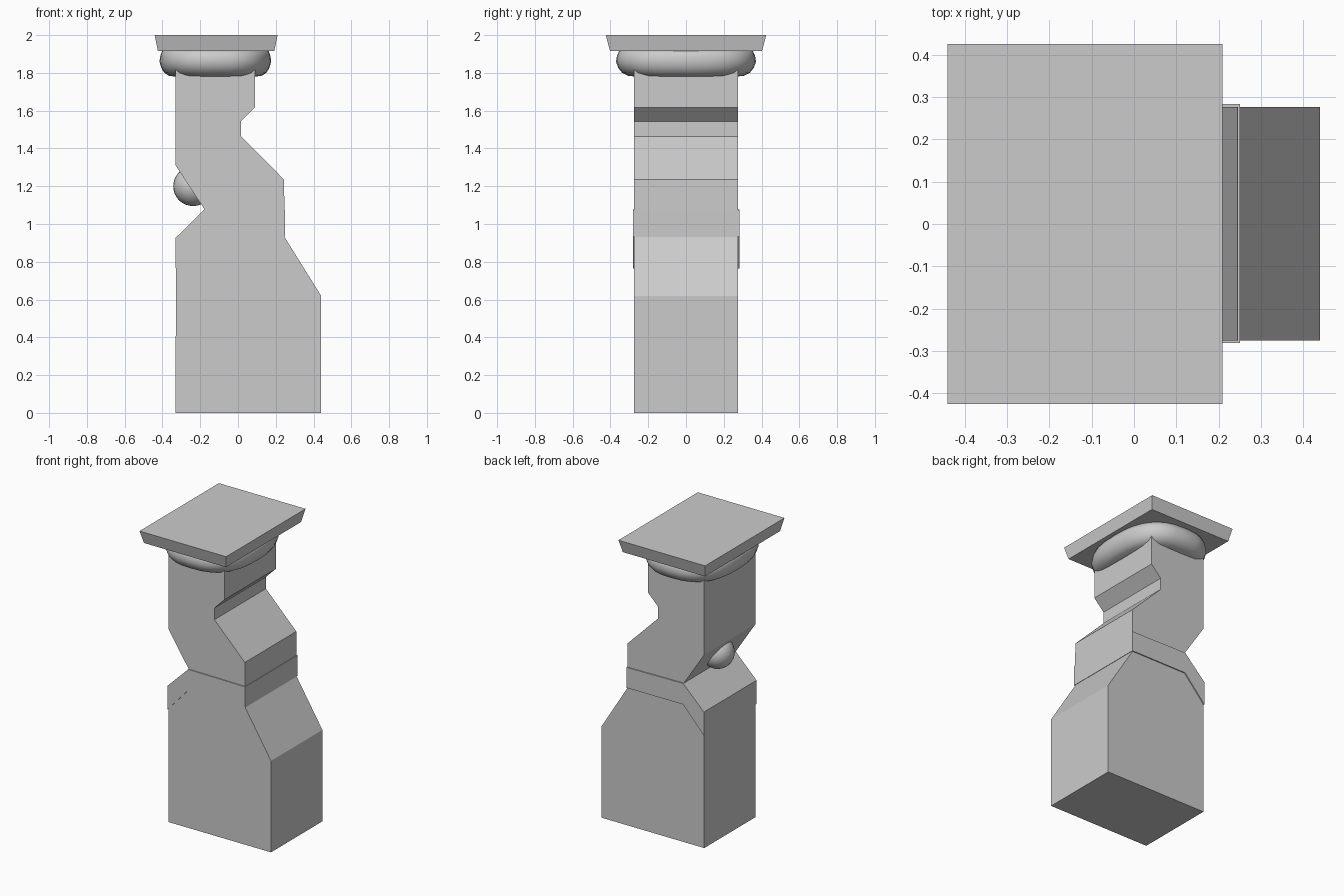
import bpy, bmesh, math

if "Cube" in bpy.data.objects:
    bpy.data.objects.remove(bpy.data.objects["Cube"])


def finish(name, bm, smooth=False):
    bmesh.ops.recalc_face_normals(bm, faces=bm.faces)
    mesh = bpy.data.meshes.new(name)
    bm.to_mesh(mesh)
    bm.free()
    obj = bpy.data.objects.new(name, mesh)
    bpy.context.collection.objects.link(obj)
    for p in mesh.polygons:
        p.use_smooth = smooth
    return obj


def extrude_profile(name, points, y0, y1):
    """Extrude an x-z outline between two y positions."""
    bm = bmesh.new()
    face = bm.faces.new([bm.verts.new((x, y0, z)) for x, z in points])
    new = bmesh.ops.extrude_face_region(bm, geom=[face])["geom"]
    bmesh.ops.translate(bm, vec=(0, y1 - y0, 0),
                        verts=[v for v in new if isinstance(v, bmesh.types.BMVert)])
    return finish(name, bm)


def loft(name, rings, smooth=False):
    """Bridge stacked rings of equal length and cap both ends."""
    bm = bmesh.new()
    rows = [[bm.verts.new(p) for p in ring] for ring in rings]
    n = len(rows[0])
    for a, b in zip(rows, rows[1:]):
        for i in range(n):
            j = (i + 1) % n
            bm.faces.new((a[i], a[j], b[j], b[i]))
    bm.faces.new(rows[0])
    bm.faces.new(rows[-1])
    return finish(name, bm, smooth)


def rectangle(cx, hx, hy, z):
    return [(cx + sx * hx, sy * hy, z)
            for sx, sy in ((-1, -1), (1, -1), (1, 1), (-1, 1))]


def rounded(cx, hx, hy, z, power=2.6, count=32):
    ring = []
    for i in range(count):
        t = 2 * math.pi * i / count
        c, s = math.cos(t), math.sin(t)
        ring.append((cx + hx * math.copysign(abs(c) ** (2 / power), c),
                     hy * math.copysign(abs(s) ** (2 / power), s), z))
    return ring


# Broken, stepped column shaft
extrude_profile("shaft", [
    (-0.33, 0), (0.44, 0), (0.44, 0.62), (0.247, 0.93), (0.244, 1.235),
    (0.016, 1.464), (0.016, 1.543), (0.09, 1.618), (0.09, 1.85),
    (-0.33, 1.85), (-0.33, 1.31), (-0.177, 1.077), (-0.329, 0.921)],
    -0.275, 0.276)

# Slightly raised bent band around the waist
extrude_profile("waist_band", [
    (0.25, 1.073), (-0.177, 1.078), (-0.332, 0.925),
    (-0.332, 0.765), (-0.177, 0.935), (0.25, 0.935)],
    -0.281, 0.283)

# Rounded cushion under the slab
cushion = [(1.775, 0.6), (1.785, 0.83), (1.80, 0.91), (1.825, 0.965),
           (1.86, 1.0), (1.89, 0.985), (1.917, 0.955)]
loft("cushion", [rounded(-0.12, 0.296 * s, 0.371 * s, z) for z, s in cushion], True)

# Top slab, flaring upward
loft("top_slab", [rectangle(-0.116, 0.308, 0.402, 1.915),
                  rectangle(-0.116, 0.325, 0.425, 2.0)])

# Small dome set into the notch
bm = bmesh.new()
bmesh.ops.create_uvsphere(bm, u_segments=24, v_segments=16, radius=0.105)
bmesh.ops.translate(bm, vec=(-0.238, 0, 1.2), verts=bm.verts)
finish("notch_dome", bm, True)
